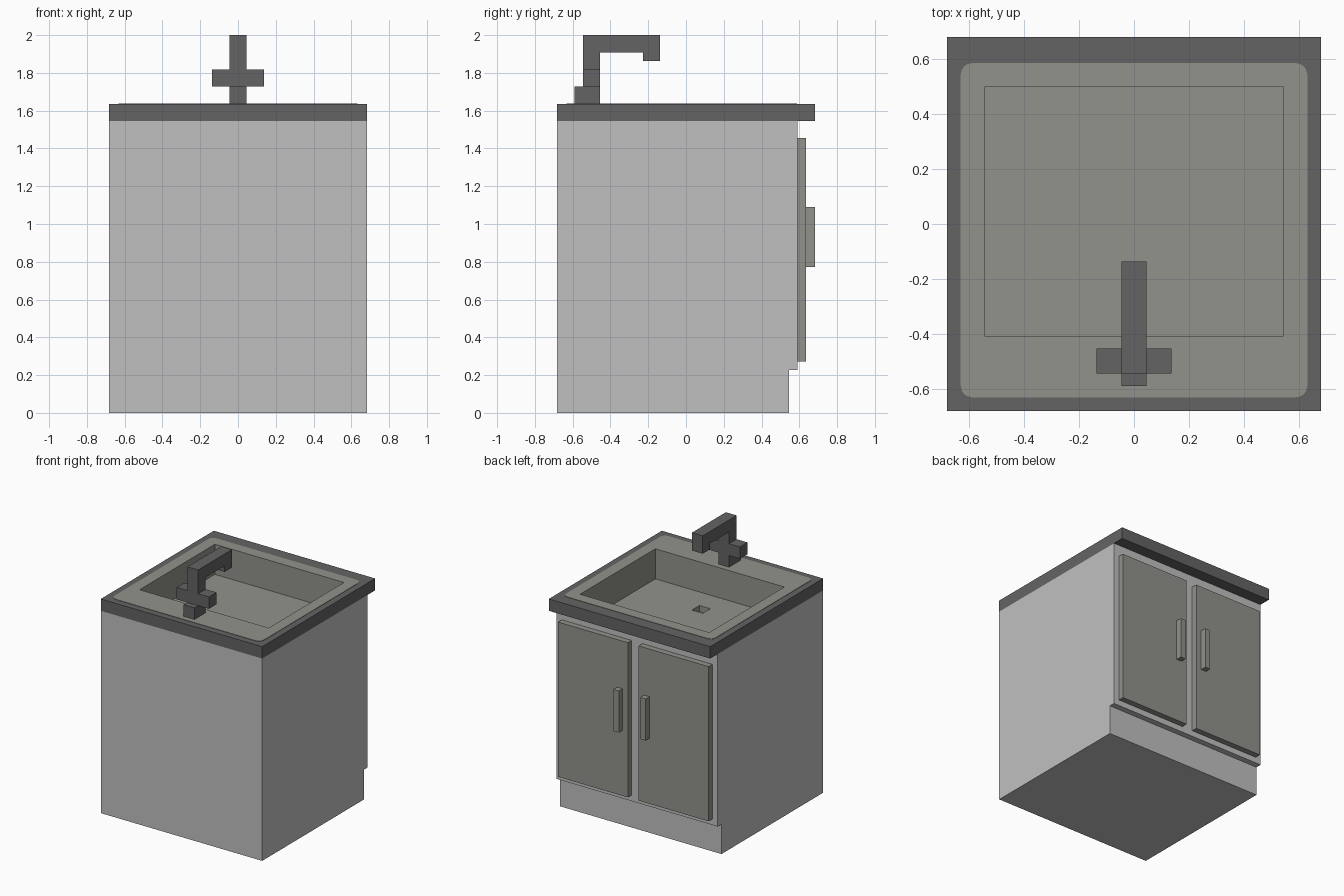
import bpy, bmesh, math

if "Cube" in bpy.data.objects:
    bpy.data.objects.remove(bpy.data.objects["Cube"])

U = 1 / 22  # the model sits on a grid of 1/22 unit


def material(name, rgb):
    m = bpy.data.materials.new(name)
    m.diffuse_color = (*rgb, 1)
    m.use_nodes = True
    m.node_tree.nodes["Principled BSDF"].inputs["Base Color"].default_value = m.diffuse_color
    return m


LIGHT = material("light grey", (0.527, 0.527, 0.527))
DARK = material("dark grey", (0.127, 0.127, 0.127))
WARM = material("warm grey", (0.288, 0.288, 0.262))


def finish(bm, name, mat):
    bmesh.ops.remove_doubles(bm, verts=bm.verts, dist=1e-5)
    bmesh.ops.recalc_face_normals(bm, faces=bm.faces)
    bmesh.ops.scale(bm, vec=(U, U, U), verts=bm.verts)
    me = bpy.data.meshes.new(name)
    bm.to_mesh(me)
    bm.free()
    me.materials.append(mat)
    ob = bpy.data.objects.new(name, me)
    bpy.context.collection.objects.link(ob)
    return ob


def box(name, mat, x, y, z):
    bm = bmesh.new()
    bmesh.ops.create_cube(bm, size=1)
    for v in bm.verts:
        v.co = [(a + b) / 2 + c * (b - a) for (a, b), c in zip((x, y, z), v.co)]
    return finish(bm, name, mat)


def extrude_x(name, mat, profile, half, open_edge=None):
    # closed y-z profile swept from -half to half; open_edge leaves one side off
    bm = bmesh.new()
    a, b = ([bm.verts.new((s * half, y, z)) for y, z in profile] for s in (-1, 1))
    n = len(profile)
    bm.faces.new(a)
    bm.faces.new(b)
    for i in range(n):
        if i != open_edge:
            j = (i + 1) % n
            bm.faces.new((a[i], a[j], b[j], b[i]))
    return finish(bm, name, mat)


def ring(hx, y0, y1, z, r=0, k=5):
    # rectangle with k points per corner, rounded by r
    pts = []
    corners = ((hx - r, y1 - r), (r - hx, y1 - r), (r - hx, y0 + r), (hx - r, y0 + r))
    for c, (x, y) in enumerate(corners):
        for i in range(k):
            t = math.pi / 2 * (c + i / (k - 1))
            pts.append((x + r * math.cos(t), y + r * math.sin(t), z))
    return pts


def loft(name, mat, rings, closed=False, cap=False):
    bm = bmesh.new()
    loops = [[bm.verts.new(p) for p in r] for r in rings]
    n = len(loops[0])
    for a, b in zip(loops, loops[1:] + (loops[:1] if closed else [])):
        for i in range(n):
            j = (i + 1) % n
            bm.faces.new((a[i], a[j], b[j], b[i]))
    if cap:
        bm.faces.new(loops[-1])
    return finish(bm, name, mat)


# cabinet with recessed kick board, open under the countertop
extrude_x("cabinet", LIGHT,
          [(-15, 0), (12, 0), (12, 5), (13, 5), (13, 34), (-15, 34)], 15, open_edge=4)

# countertop frame
loft("countertop", DARK,
     [ring(15, -15, 15, 34, k=2), ring(15, -15, 15, 36, k=2),
      ring(12.5, -9.5, 11.5, 36, k=2), ring(12.5, -9.5, 11.5, 34, k=2)], closed=True)

# sink: thin rounded rim, basin and square drain
sink = loft("sink", WARM,
            [ring(13.9, -13.9, 12.9, 36, 0.9), ring(13.9, -13.9, 12.9, 36.06, 0.9),
             ring(12, -9, 11, 36.06), ring(12, -9, 11, 31),
             ring(1, -5, -3, 31), ring(1, -5, -3, 30)], cap=True)
# the sink is an open shell, so make its rim face up
me = sink.data
if max(me.polygons, key=lambda p: p.center.z).normal.z < 0:
    me.flip_normals()

# doors and handles, mirrored
for side, s in (("left", -1), ("right", 1)):
    box(side + "_door", WARM, sorted((s, 14 * s)), (13, 14), (6, 32))
    box(side + "_handle", WARM, sorted((2 * s, 3 * s)), (14, 15), (17, 24))

# tap
extrude_x("tap", DARK,
          [(-13, 36), (-10, 36), (-10, 42), (-5, 42), (-5, 41), (-3, 41),
           (-3, 44), (-12, 44), (-12, 38), (-13, 38)], 1)
for side, s in (("left", -1), ("right", 1)):
    box(side + "_tap_lever", DARK, sorted((s, 3 * s)), (-12, -10), (38, 40))
